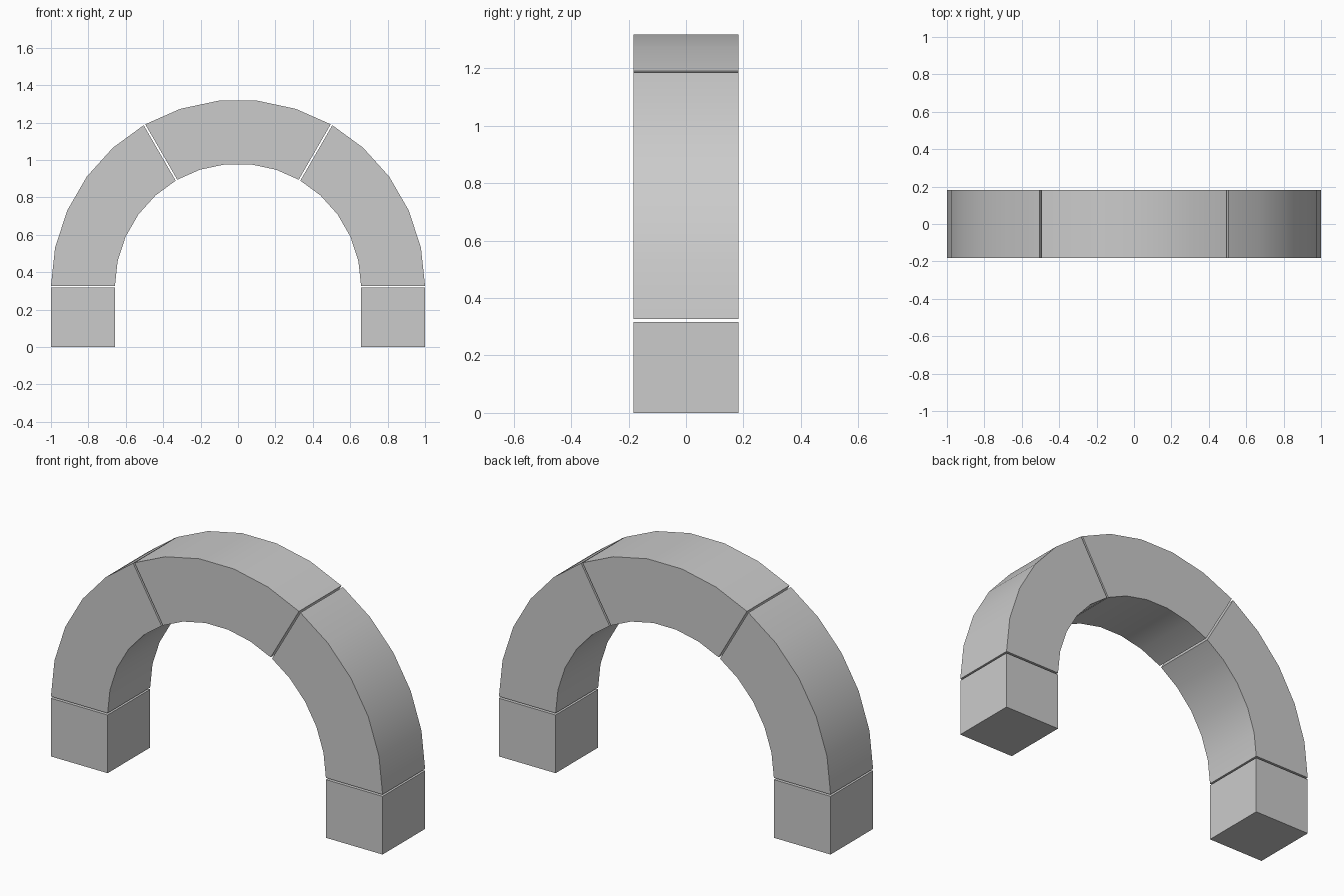
import bpy, bmesh
from math import sin, cos, radians

if "Cube" in bpy.data.objects:
    bpy.data.objects.remove(bpy.data.objects["Cube"])

R_OUT, R_IN = 1.0, 0.658    # outer and inner arch radius
HALF_DEPTH = 0.183
SPRING_Z = 0.322            # height of the arch centre
HALF_GAP = 0.005            # half of the joint between stones
STEPS = 5                   # facets per stone


def extrude_profile(name, profile):
    """Extrude an x/z outline through the arch depth."""
    bm = bmesh.new()
    face = bm.faces.new([bm.verts.new((x, -HALF_DEPTH, z)) for x, z in profile])
    ext = bmesh.ops.extrude_face_region(bm, geom=[face])
    verts = [g for g in ext["geom"] if isinstance(g, bmesh.types.BMVert)]
    bmesh.ops.translate(bm, verts=verts, vec=(0, 2 * HALF_DEPTH, 0))
    bmesh.ops.recalc_face_normals(bm, faces=bm.faces)
    mesh = bpy.data.meshes.new(name)
    bm.to_mesh(mesh)
    bm.free()
    obj = bpy.data.objects.new(name, mesh)
    bpy.context.collection.objects.link(obj)
    bpy.ops.object.select_all(action='DESELECT')
    obj.select_set(True)
    bpy.context.view_layer.objects.active = obj
    bpy.ops.object.shade_smooth_by_angle(angle=radians(30))
    return obj


def arch_stone(name, start, end):
    """Curved stone between two angles, ends trimmed for parallel joints."""
    def arc(radius):
        pts = []
        for i in range(STEPS + 1):
            a = radians(start + (end - start) * i / STEPS)
            trim = HALF_GAP if i == 0 else -HALF_GAP if i == STEPS else 0
            pts.append((radius * cos(a) - trim * sin(a),
                        SPRING_Z + radius * sin(a) + trim * cos(a)))
        return pts
    return extrude_profile(name, arc(R_OUT) + arc(R_IN)[::-1])


# Three curved stones
arch_stone("right_arch_stone", 0, 60)
arch_stone("top_arch_stone", 60, 120)
arch_stone("left_arch_stone", 120, 180)

# Two straight foot blocks
top = SPRING_Z - HALF_GAP
for side, s in (("right", 1), ("left", -1)):
    extrude_profile(side + "_foot_block",
                    [(s * R_IN, 0), (s * R_OUT, 0), (s * R_OUT, top), (s * R_IN, top)])
